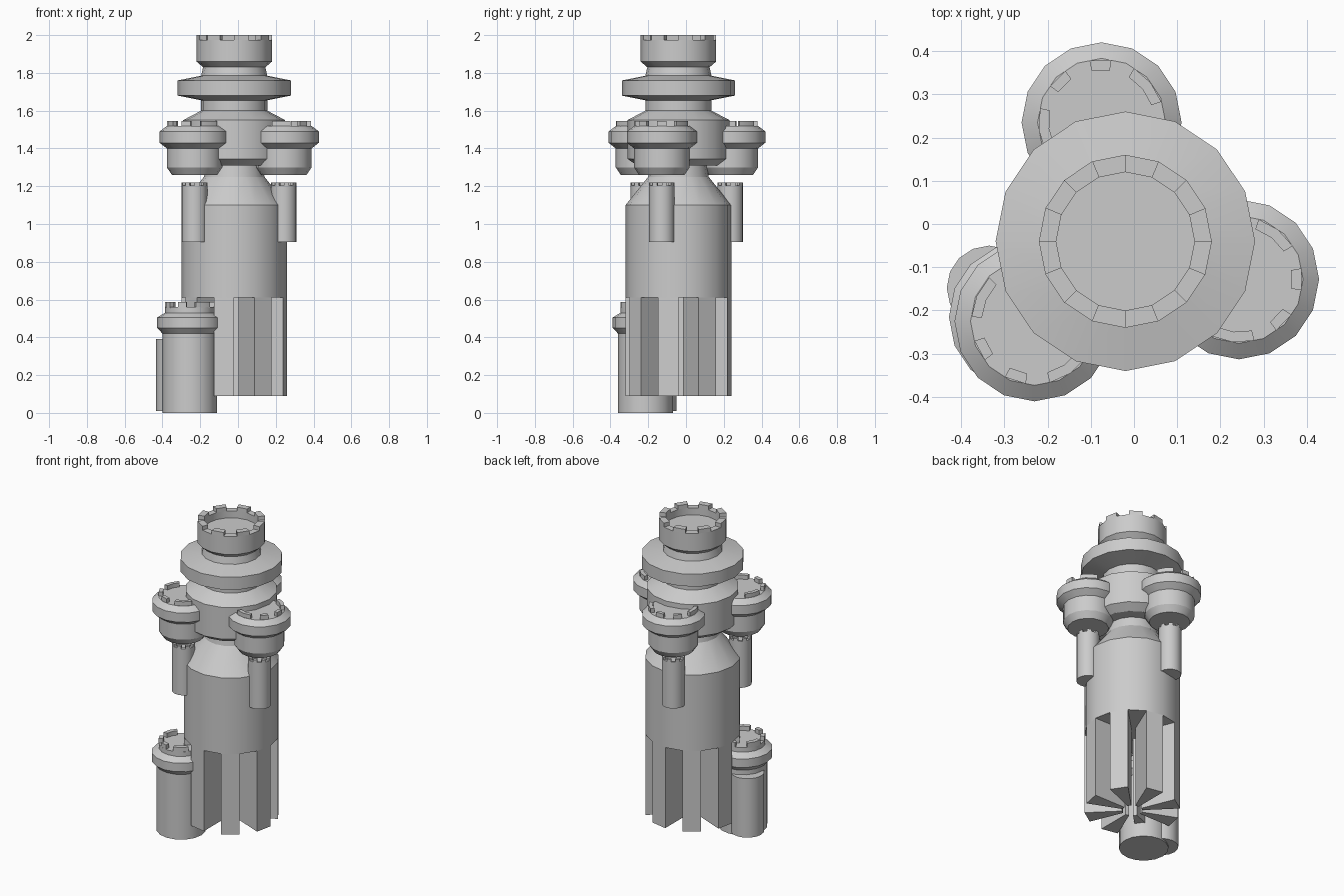
import bpy, bmesh, math

if "Cube" in bpy.data.objects:
    bpy.data.objects.remove(bpy.data.objects["Cube"])

STEP = 22.5
MX, MY = -0.02, -0.04          # main tower axis


def finish(name, bm):
    bmesh.ops.remove_doubles(bm, verts=bm.verts, dist=1e-5)
    bmesh.ops.recalc_face_normals(bm, faces=bm.faces)
    me = bpy.data.meshes.new(name)
    bm.to_mesh(me)
    bm.free()
    ob = bpy.data.objects.new(name, me)
    bpy.context.collection.objects.link(ob)
    return ob


def lathe(name, profile, x, y, n=16):
    """Closed solid from (radius, z) points listed from bottom to top."""
    bm = bmesh.new()
    rings = []
    for r, z in profile:
        rings.append([bm.verts.new((x + r * math.cos(2 * math.pi * i / n),
                                    y + r * math.sin(2 * math.pi * i / n), z)) for i in range(n)])
    for a, b in zip(rings, rings[1:]):
        for i in range(n):
            j = (i + 1) % n
            bm.faces.new((a[i], a[j], b[j], b[i]))
    bm.faces.new(rings[0])
    bm.faces.new(rings[-1])
    return finish(name, bm)


def arcs(name, spans, r0, r1, z0, z1, x, y):
    """Ring-segment blocks; spans holds (start, end) angles in degrees."""
    bm = bmesh.new()
    for a0, a1 in spans:
        k = max(1, round((a1 - a0) / STEP))
        cols = []
        for i in range(k + 1):
            t = math.radians(a0 + (a1 - a0) * i / k)
            c, s = math.cos(t), math.sin(t)
            cols.append([bm.verts.new((x + r * c, y + r * s, z))
                         for r, z in ((r0, z0), (r1, z0), (r1, z1), (r0, z1))])
        for a, b in zip(cols, cols[1:]):
            for i in range(4):
                j = (i + 1) % 4
                bm.faces.new((a[i], a[j], b[j], b[i]))
        bm.faces.new(cols[0])
        bm.faces.new(cols[-1])
    return finish(name, bm)


def every_other(start, n=8):
    w = 180 / n
    return [(start + 2 * w * i, start + 2 * w * i + w) for i in range(n)]


def rim_spans(d):
    """Two short blocks outward, long walls at the sides, short ones behind."""
    s = []
    for c, h in ((22, 10), (74, 20), (135, 10)):
        s += [(d + c - h, d + c + h), (d - c - h, d - c + h)]
    return s


# Main tower shaft, collar, disc and hollow crown
lathe("main_tower", [
    (0.28, 0.61), (0.28, 1.10), (0.16, 1.25), (0.15, 1.31), (0.22, 1.31), (0.27, 1.345),
    (0.27, 1.55), (0.175, 1.60), (0.175, 1.655), (0.20, 1.66), (0.30, 1.68), (0.30, 1.76),
    (0.175, 1.785), (0.165, 1.83), (0.20, 1.86), (0.20, 1.975), (0.16, 1.975), (0.16, 1.93)], MX, MY)
arcs("crown_battlements", every_other(0), 0.16, 0.20, 1.975, 2.0, MX, MY)

# Radial fins carrying the shaft
arcs("base_fins", every_other(-22.5), 0.06, 0.28, 0.09, 0.61, MX, MY)

# Three overhanging turrets with a slim turret below each
for i, (x, y, d) in enumerate([(0.243, -0.128, -22), (-0.075, 0.235, 113), (-0.23, -0.225, 230)]):
    lathe(f"turret_{i}", [
        (0.12, 1.26), (0.147, 1.30), (0.147, 1.40), (0.185, 1.43), (0.185, 1.49),
        (0.148, 1.518)], x, y)
    arcs(f"turret_battlements_{i}", rim_spans(d), 0.122, 0.146, 1.515, 1.545, x, y)
    lathe(f"slim_turret_{i}", [(0.068, 0.905), (0.068, 1.205), (0.05, 1.205), (0.05, 1.18)], x, y)
    arcs(f"slim_battlements_{i}", every_other(0), 0.05, 0.068, 1.205, 1.22, x, y)

# Low side tower and its round buttress
lathe("side_tower", [
    (0.145, 0.0), (0.145, 0.42), (0.173, 0.45), (0.173, 0.505), (0.132, 0.53),
    (0.132, 0.56)], -0.255, -0.215)
arcs("side_battlements", rim_spans(230), 0.105, 0.132, 0.555, 0.588, -0.255, -0.215)
lathe("side_buttress", [(0.098, 0.01), (0.098, 0.39)], -0.335, -0.148)

# Smooth round walls, crisp edges
obs = list(bpy.context.collection.objects)
for ob in obs:
    ob.select_set(True)
bpy.context.view_layer.objects.active = obs[0]
bpy.ops.object.shade_smooth_by_angle(angle=math.radians(25))
